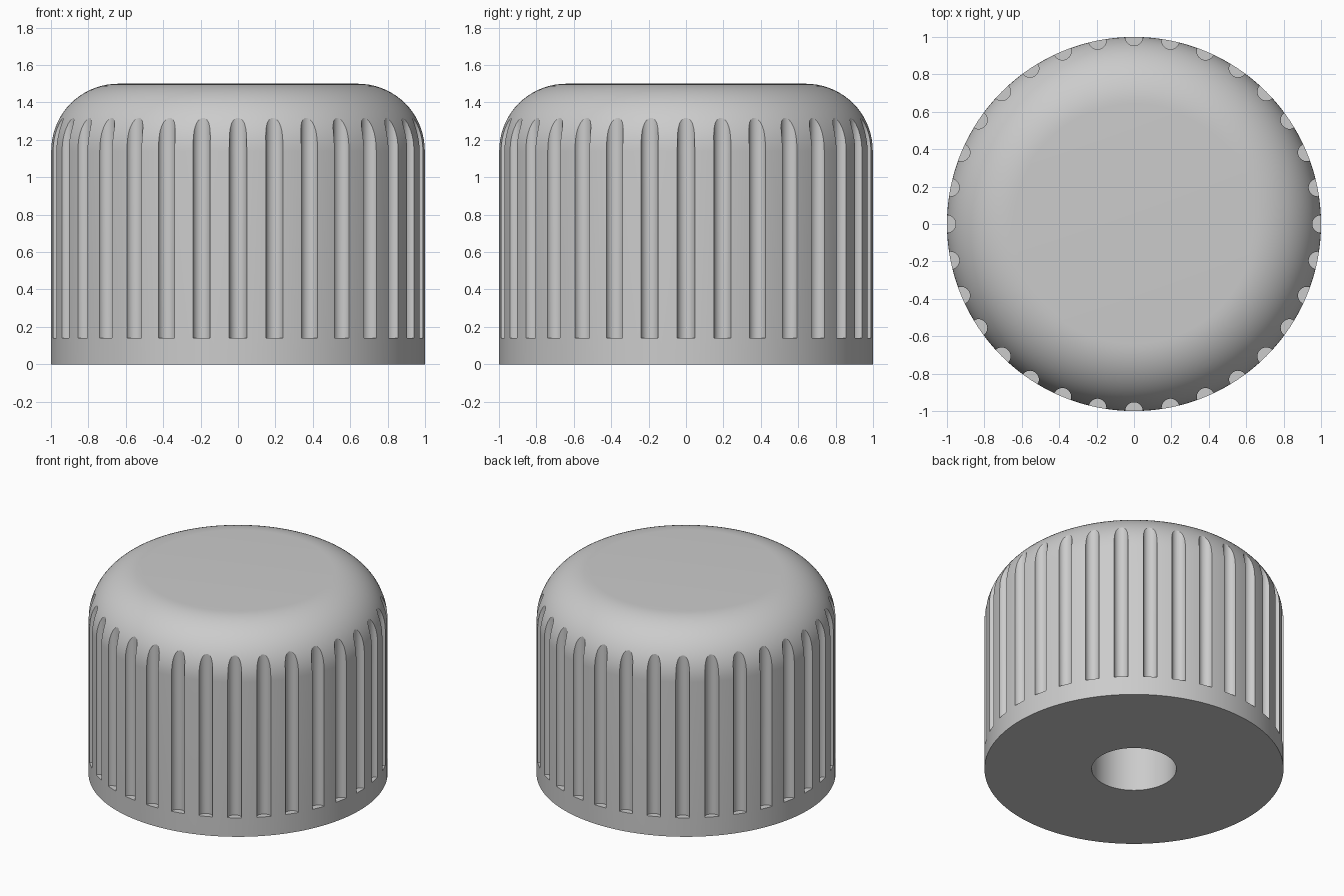
import bpy, bmesh, math
from mathutils import Matrix, Vector

cube = bpy.data.objects.get("Cube")
if cube:
    bpy.data.objects.remove(cube, do_unlink=True)

RADIUS, HEIGHT, FILLET = 1.0, 1.5, 0.36
HOLE_RADIUS, HOLE_DEPTH = 0.283, 1.0
GROOVES, GROOVE_RADIUS, GROOVE_BASE = 32, 0.047, 0.14

grey = bpy.data.materials.new("grey plastic")
grey.use_nodes = True
colour = (0.6, 0.6, 0.6, 1)
grey.diffuse_color = colour
grey.node_tree.nodes["Principled BSDF"].inputs["Base Color"].default_value = colour


def make_object(name, bm):
    bmesh.ops.recalc_face_normals(bm, faces=bm.faces)
    mesh = bpy.data.meshes.new(name)
    bm.to_mesh(mesh)
    bm.free()
    mesh.materials.append(grey)
    obj = bpy.data.objects.new(name, mesh)
    bpy.context.collection.objects.link(obj)
    return obj


# Knob body: lathed profile with a rounded shoulder and a blind shaft hole
profile = [(0, HOLE_DEPTH), (HOLE_RADIUS, HOLE_DEPTH), (HOLE_RADIUS, 0), (RADIUS, 0)]
steps = 18
for i in range(steps + 1):
    a = math.pi / 2 * i / steps
    profile.append((RADIUS - FILLET + FILLET * math.cos(a),
                    HEIGHT - FILLET + FILLET * math.sin(a)))
profile.append((0, HEIGHT))

bm = bmesh.new()
verts = [bm.verts.new((r, 0, z)) for r, z in profile]
edges = [bm.edges.new(pair) for pair in zip(verts, verts[1:])]
bmesh.ops.spin(bm, geom=verts + edges, cent=(0, 0, 0), axis=(0, 0, 1),
               angle=math.tau, steps=192, use_duplicate=False)
bmesh.ops.remove_doubles(bm, verts=bm.verts, dist=0.0001)
# Merge the flat fans into single discs
poles = [v for v in bm.verts if math.hypot(v.co.x, v.co.y) < 0.001]
for pole in poles:
    bmesh.ops.dissolve_verts(bm, verts=[pole])
knob = make_object("knob_body", bm)

# Groove cutters: a ring of upright rods centred on the rim
bm = bmesh.new()
for i in range(GROOVES):
    turn = Matrix.Rotation(math.tau * i / GROOVES, 4, "Z")
    place = Matrix.Translation(Vector((RADIUS, 0, GROOVE_BASE + HEIGHT / 2)))
    bmesh.ops.create_cone(bm, cap_ends=True, segments=32, radius1=GROOVE_RADIUS,
                          radius2=GROOVE_RADIUS, depth=HEIGHT, matrix=turn @ place)
cutter = make_object("groove_cutter", bm)
cutter.hide_render = True

# Cut the grip grooves, then remove the cutter
bpy.ops.object.select_all(action="DESELECT")
knob.select_set(True)
bpy.context.view_layer.objects.active = knob
cut = knob.modifiers.new("grip grooves", "BOOLEAN")
cut.operation = "DIFFERENCE"
cut.solver = "EXACT"
cut.object = cutter
bpy.ops.object.modifier_apply(modifier=cut.name)
bpy.data.objects.remove(cutter, do_unlink=True)
bpy.ops.object.shade_smooth_by_angle(angle=math.radians(20))
